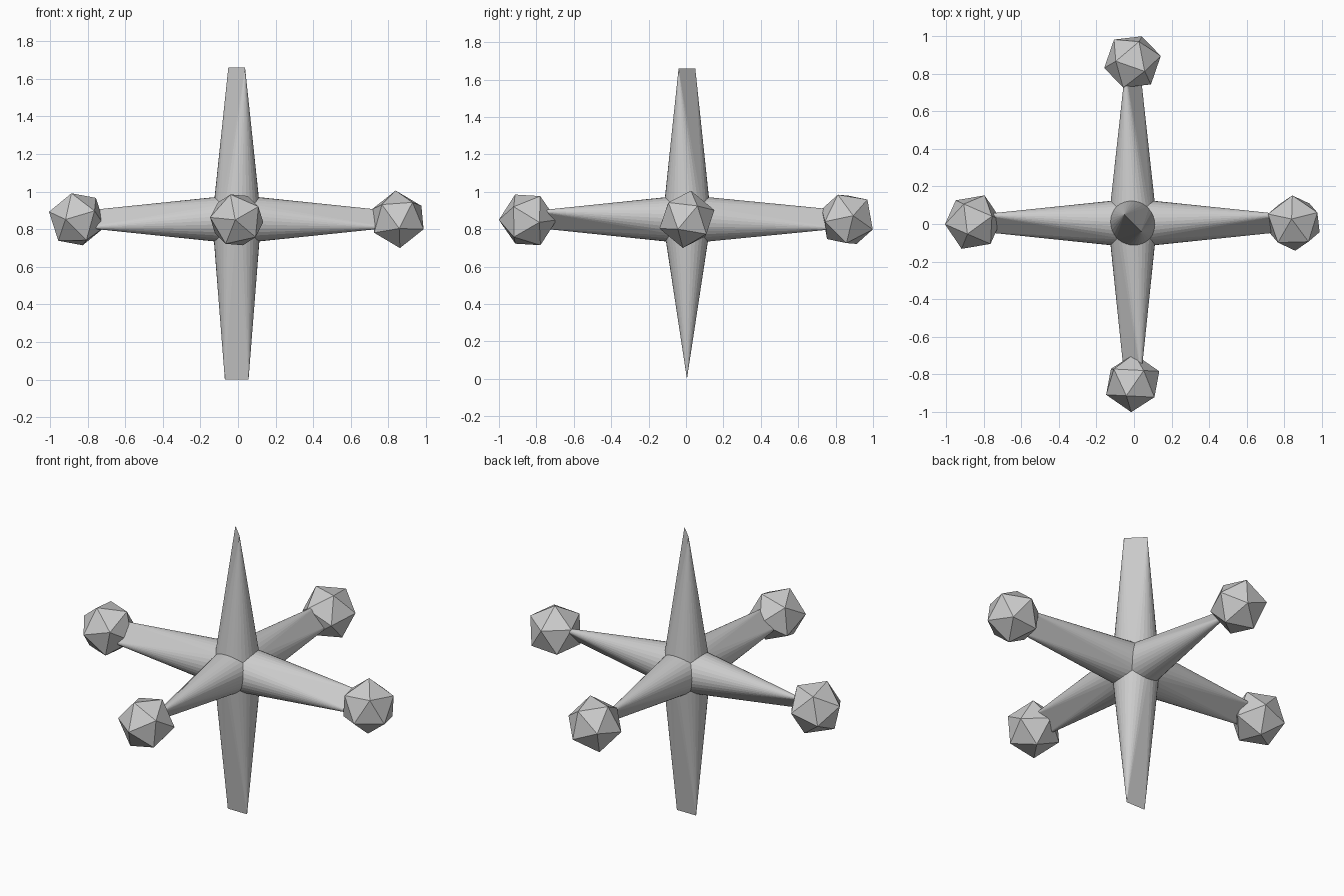
import bpy, bmesh, math
from mathutils import Vector, Matrix

if "Cube" in bpy.data.objects:
    bpy.data.objects.remove(bpy.data.objects["Cube"])

CENTRE = Vector((-0.007, 0.005, 0.853))
BASE_R = 0.13      # arm radius at the hub
TIP_HALF = 0.063   # half length of the chisel edge at the tip
BALL_R = 0.155


def finish(bm, name):
    bmesh.ops.recalc_face_normals(bm, faces=bm.faces[:])
    mesh = bpy.data.meshes.new(name)
    bm.to_mesh(mesh)
    bm.free()
    obj = bpy.data.objects.new(name, mesh)
    bpy.context.collection.objects.link(obj)
    return obj


def frame(z_dir, x_hint):
    z = Vector(z_dir).normalized()
    x = Vector(x_hint)
    x = (x - z * x.dot(z)).normalized()
    return Matrix((x, z.cross(x), z)).transposed()


# Arm: round at the hub, pinched to a straight edge at the tip
def arm(name, axis, length, edge_dir, sides=32):
    rot = frame(axis, edge_dir)
    pts = [(BASE_R * math.cos(a), BASE_R * math.sin(a), 0)
           for a in (2 * math.pi * i / sides for i in range(sides))]
    pts += [(-TIP_HALF, 0, length), (TIP_HALF, 0, length)]
    bm = bmesh.new()
    for p in pts:
        bm.verts.new(CENTRE + rot @ Vector(p))
    bmesh.ops.convex_hull(bm, input=bm.verts[:])
    return finish(bm, name)


# Ball: icosahedron turned so one corner points along a, its neighbour towards b
def ball(name, loc, a, b):
    bm = bmesh.new()
    mat = Matrix.Translation(loc) @ frame(a, b).to_4x4()
    bmesh.ops.create_icosphere(bm, subdivisions=1, radius=BALL_R, matrix=mat)
    return finish(bm, name)


# Six arms
arm("top_arm", (0, 0, 1), 0.807, (1, -1, 0))
arm("bottom_arm", (0, 0, -1), 0.853, (1, 0, 0))
arm("right_arm", (1, 0, 0), 0.82, (0, 1, 1))
arm("left_arm", (-1, 0, 0), 0.82, (0, 1, 1))
arm("back_arm", (0, 1, 0), 0.82, (-0.8, 0, 1))
arm("front_arm", (0, -1, 0), 0.82, (1, 0, 1))

# Four faceted end balls
ball("right_ball", (0.85, 0.005, 0.853), (.88, -.31, -.34), (.8, .35, .45))
ball("left_ball", (-0.856, 0.01, 0.853), (-.93, -.07, .25), (-.42, -.93, 0))
ball("back_ball", (-0.008, 0.862, 0.853), (.32, .88, -.35), (.95, .25, .1))
ball("front_ball", (-0.007, -0.846, 0.85), (-.05, -.99, 0), (.74, -.45, .45))
